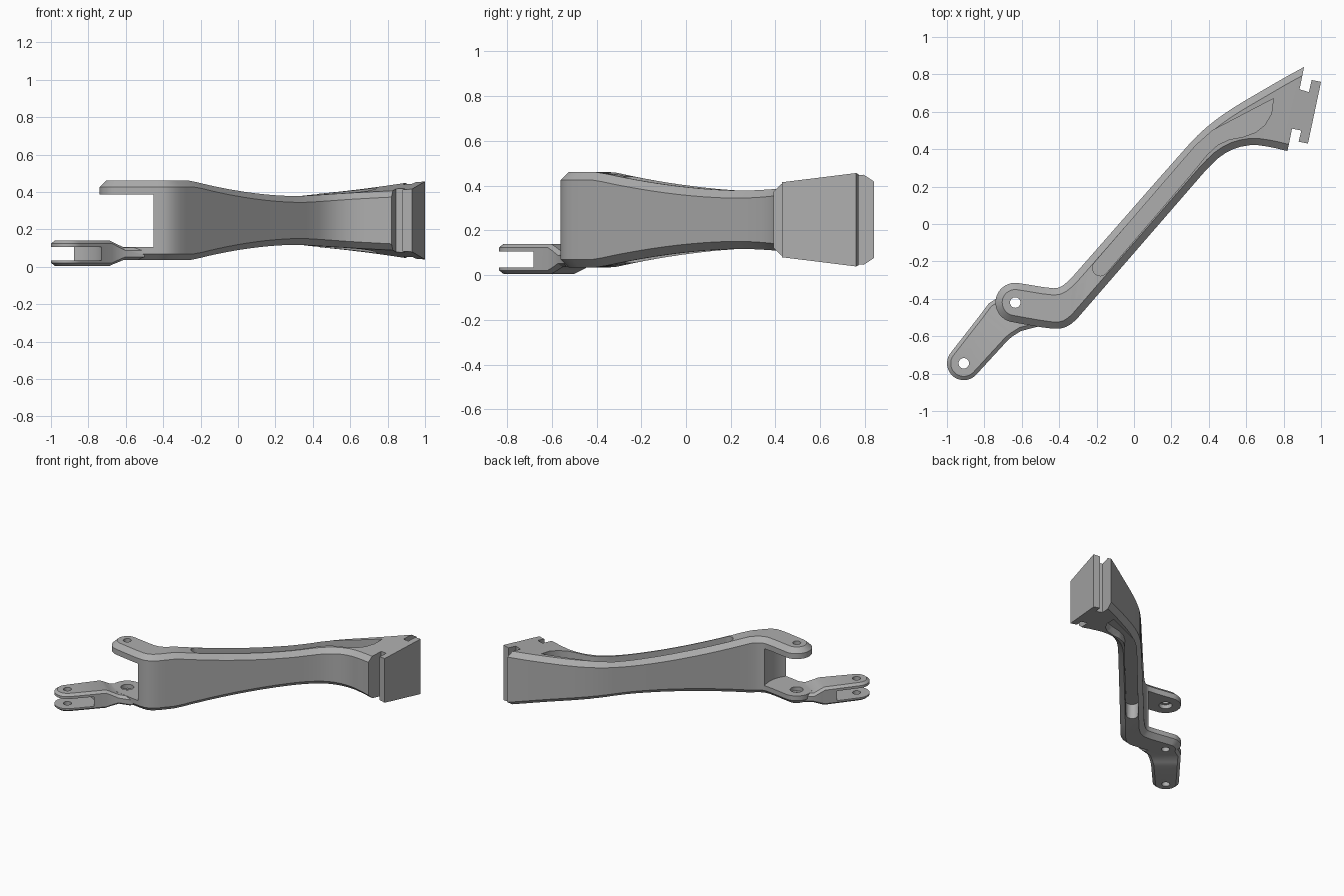
import bpy, bmesh, math
from mathutils import Vector

if "Cube" in bpy.data.objects:
    bpy.data.objects.remove(bpy.data.objects["Cube"], do_unlink=True)

grey = bpy.data.materials.new("machined_grey")
grey.use_nodes = True
grey.diffuse_color = (0.42, 0.42, 0.42, 1)
grey.node_tree.nodes["Principled BSDF"].inputs["Base Color"].default_value = grey.diffuse_color


def finish(bm, name):
    bmesh.ops.recalc_face_normals(bm, faces=bm.faces)
    mesh = bpy.data.meshes.new(name)
    bm.to_mesh(mesh)
    bm.free()
    mesh.materials.append(grey)
    ob = bpy.data.objects.new(name, mesh)
    bpy.context.collection.objects.link(ob)
    return ob


def prism(name, outline, low, high):
    bm = bmesh.new()
    base = bm.faces.new([bm.verts.new((p[0], p[1], low)) for p in outline])
    top = bmesh.ops.extrude_face_region(bm, geom=[base])["geom"]
    bmesh.ops.translate(bm, vec=(0, 0, high - low),
                        verts=[v for v in top if isinstance(v, bmesh.types.BMVert)])
    return finish(bm, name)


def disc(centre, r, n=48):
    return [centre + r * Vector((math.cos(math.tau * i / n), math.sin(math.tau * i / n)))
            for i in range(n)]


def combine(target, tool, operation="DIFFERENCE"):
    mod = target.modifiers.new("combine", "BOOLEAN")
    mod.operation, mod.object, mod.solver = operation, tool, "EXACT"
    bpy.context.view_layer.objects.active = target
    bpy.ops.object.modifier_apply(modifier=mod.name)
    bpy.data.objects.remove(tool, do_unlink=True)


def inset(outline, d):
    """Offset a closed counter-clockwise outline inwards with mitred corners."""
    result = []
    for i, p in enumerate(outline):
        a = (p - outline[i - 1]).normalized()
        b = (outline[(i + 1) % len(outline)] - p).normalized()
        na, nb = Vector((-a.y, a.x)), Vector((-b.y, b.x))
        result.append(p + (na + nb) * (d / max(1 + na.dot(nb), 0.5)))
    return result


def subdivide(pairs, step):
    out = [pairs[0]]
    for (l0, r0), (l1, r1) in zip(pairs, pairs[1:]):
        n = max(1, math.ceil((l1 - l0).length / step))
        out += [(l0.lerp(l1, i / n), r0.lerp(r1, i / n)) for i in range(1, n + 1)]
    return out


def soften(pairs):
    out = [pairs[0]]
    for (l0, r0), (l1, r1) in zip(pairs, pairs[1:]):
        out += [(l0.lerp(l1, f), r0.lerp(r1, f)) for f in (0.25, 0.75)]
    return out + [pairs[-1]]


def slab(name, pairs, low, high, flat, drop):
    """Chamfered slab between left and right edges, with varying heights."""
    outline = [r for l, r in pairs] + [l for l, r in reversed(pairs)]
    inner = inset(outline, flat)
    bm = bmesh.new()
    rings = []
    for shape, height, lift in ((inner, low, 0), (outline, low, drop),
                                (outline, high, -drop), (inner, high, 0)):
        rings.append([bm.verts.new((p.x, p.y, height(q) + lift))
                      for p, q in zip(shape, outline)])
    n = len(outline)
    for a, b in zip(rings, rings[1:]):
        for i in range(n):
            j = (i + 1) % n
            bm.faces.new((a[i], a[j], b[j], b[i]))
    for ring in (rings[0], rings[-1]):
        for i in range(n // 2 - 1):
            bm.faces.new((ring[i], ring[i + 1], ring[n - 2 - i], ring[n - 1 - i]))
    return finish(bm, name)


def round_end(centre, r, angle):
    def at(turn):
        return centre + r * Vector((math.cos(angle + turn), math.sin(angle + turn)))
    return [(at(-math.radians(t)), at(math.radians(t))) for t in range(6, 91, 12)]


def body_top(p):
    t = max((p.x + p.y) * 0.707, -0.45)
    if t < 0.4:
        return 0.378 + 0.082 * ((0.4 - t) / 0.85) ** 1.8
    return 0.378 + 0.077 * ((t - 0.4) / 0.85) ** 1.6


def body_low(p):
    return 0.495 - body_top(p)


# Main arm: rounded tip, elbow, straight beam, flared end
pivot = Vector((-0.635, -0.42))
edges = [(-.44, -.345, -.45, -.56), (-.395, -.34, -.38, -.56), (-.35, -.305, -.32, -.525),
         (-.30, -.25, -.26, -.455), (.27, .40, .33, .225), (.36, .495, .40, .305),
         (.46, .575, .47, .37), (.56, .64, .55, .41), (.68, .71, .64, .425),
         (.80, .78, .74, .41), (.91, .84, .82, .39), (1.2, 1.0, 1.15, .32)]
pairs = round_end(pivot, 0.106, math.radians(169))
pairs += [(Vector(e[:2]), Vector(e[2:])) for e in edges]
arm = slab("suspension_arm", subdivide(soften(pairs), 0.06), body_low, body_top, 0.036, 0.034)

# Keyed end with undercut slots
key = [(.93, .94), (.885, .72), (.935, .705), (.95, .77), (1.0, .76), (.93, .43), (.88, .44),
       (.895, .50), (.845, .51), (.79, .24), (1.5, .1), (1.6, 1.2)]
combine(arm, prism("key_cutter", key, -0.5, 1))

# Fork gap at the tip
combine(arm, prism("gap_cutter", disc(pivot, 0.23, 64), 0.105, 0.385))

# Lightening pockets above and below
start = Vector((-0.18, -0.235))
pocket = [start + 0.042 * Vector((math.cos(math.radians(a)), math.sin(math.radians(a))))
          for a in range(139, 320, 15)]
pocket += [Vector(p) for p in ((.30, .26), (.39, .37), (.45, .425), (.51, .452), (.58, .465),
                               (.65, .49), (.70, .53), (.735, .59), (.745, .67),
                               (.42, .50), (.33, .42))]
for low, high in ((0.33, 1), (-0.5, 0.165)):
    combine(arm, prism("pocket_cutter", pocket, low, high))

# Lower link, thick at the tip and ramped into the arm
tip = Vector((-0.91, -0.745))
along = (pivot - tip).normalized()
side = Vector((-along.y, along.x))


def ramp(p):
    return min(max(((p - tip).dot(along) - 0.25) / 0.08, 0), 1)


link_pairs = round_end(tip, 0.09, math.atan2(along.y, along.x) + math.pi)
for s, left, right in ((0.25, 0.1, 0.1), (0.28, 0.102, 0.106), (0.33, 0.105, 0.122)):
    link_pairs.append((tip + s * along + left * side, tip + s * along - right * side))
link_pairs.append((Vector((-.66, -.35)), Vector((-.5, -.545))))
link = slab("link", link_pairs, lambda p: 0.005 + 0.031 * ramp(p),
            lambda p: 0.14 - 0.036 * ramp(p), 0.02, 0.016)
combine(link, prism("slot_cutter", disc(tip, 0.19, 64), 0.033, 0.106))
combine(arm, link, "UNION")

# Pin holes, counterbored on the inner fork faces
for centre, r, low, high in ((pivot, 0.028, -0.5, 1), (tip, 0.028, -0.5, 1),
                             (pivot, 0.045, 0.075, 0.415)):
    combine(arm, prism("hole_cutter", disc(centre, r, 32), low, high))

bpy.ops.object.select_all(action="DESELECT")
arm.select_set(True)
bpy.context.view_layer.objects.active = arm
bpy.ops.object.shade_smooth_by_angle(angle=math.radians(25))
